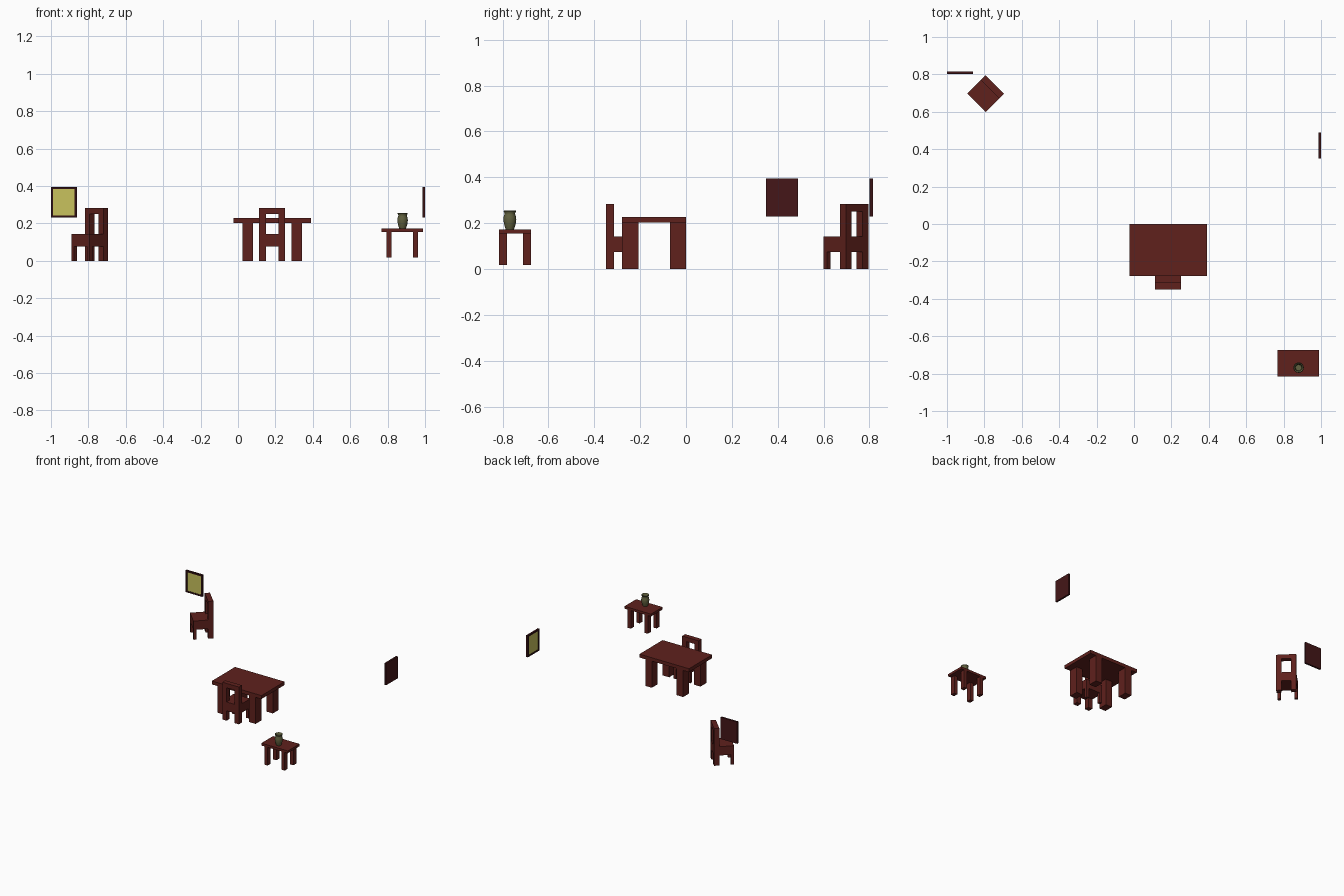
import bpy, math
from mathutils import Matrix

if "Cube" in bpy.data.objects:
    bpy.data.objects.remove(bpy.data.objects["Cube"])


def mat(name, col):
    m = bpy.data.materials.new(name)
    m.diffuse_color = (*col, 1)
    m.use_nodes = True
    m.node_tree.nodes["Principled BSDF"].inputs["Base Color"].default_value = m.diffuse_color
    return m


WOOD = mat("red_wood", (0.115, 0.015, 0.012))
FRAME = mat("dark_frame", (0.03, 0.005, 0.006))
BACK = mat("frame_back", (0.058, 0.008, 0.009))
CANVAS = mat("yellow_canvas", (0.58, 0.54, 0.11))
CLAY = mat("green_clay", (0.12, 0.12, 0.05))

CUBE_FACES = [(0, 1, 3, 2), (4, 6, 7, 5), (0, 4, 5, 1),
              (2, 3, 7, 6), (0, 2, 6, 4), (1, 5, 7, 3)]


def box(name, xr, yr, zr, material=WOOD, place=Matrix()):
    me = bpy.data.meshes.new(name)
    me.from_pydata([(x, y, z) for x in xr for y in yr for z in zr], [], CUBE_FACES)
    me.materials.append(material)
    ob = bpy.data.objects.new(name, me)
    ob.matrix_world = place
    bpy.context.collection.objects.link(ob)
    return ob


def at(x, y, z, deg=0):
    return Matrix.Translation((x, y, z)) @ Matrix.Rotation(math.radians(deg), 4, 'Z')


def table(name, place, half, z0, z1, z2, leg, inset):
    """Board on four corner legs, legs inset along x only."""
    hx, hy = half
    box(name + "_top", (-hx, hx), (-hy, hy), (z1, z2), WOOD, place)
    for sx in (-1, 1):
        for sy in (-1, 1):
            xs = sorted((sx * (hx - inset), sx * (hx - inset - leg[0])))
            ys = sorted((sy * hy, sy * (hy - leg[1])))
            box(name + "_leg", xs, ys, (z0, z1), WOOD, place)


def chair(name, place):
    """Chair with its back on local -y."""
    h, p, f = 0.0695, 0.036, 0.022
    box(name + "_seat", (-h, h), (-h, h), (0.075, 0.142), WOOD, place)
    box(name + "_top_rail", (-h, h), (-h, -h + p), (0.25, 0.283), WOOD, place)
    for s in (-1, 1):
        xs = sorted((s * h, s * (h - p)))
        box(name + "_back_post", xs, (-h, -h + p), (0.142, 0.25), WOOD, place)
        box(name + "_back_leg", xs, (-h, -h + p), (0, 0.075), WOOD, place)
        xs = sorted((s * h, s * (h - f)))
        box(name + "_front_leg", xs, (h - f, h), (0, 0.075), WOOD, place)


def painting(name, place):
    """Framed picture whose canvas faces local -y."""
    w, z0, z1, b, d = 0.0695, 0.23, 0.395, 0.012, 0.007
    box(name + "_backing", (-w, w), (0, d), (z0, z1), BACK, place)
    box(name + "_canvas", (-w + b, w - b), (-0.004, 0), (z0 + b, z1 - b), CANVAS, place)
    for zr in ((z0, z0 + b), (z1 - b, z1)):
        box(name + "_frame_rail", (-w, w), (-d, 0), zr, FRAME, place)
    for xr in ((-w, -w + b), (w - b, w)):
        box(name + "_frame_stile", xr, (-d, 0), (z0 + b, z1 - b), FRAME, place)


# desk and side table
table("desk", at(0.183, -0.139, 0), (0.208, 0.139), 0, 0.202, 0.228, (0.055, 0.07), 0.049)
table("side_table", at(0.878, -0.745, 0), (0.111, 0.07), 0.017, 0.155, 0.173, (0.027, 0.035), 0.026)

# chairs
chair("desk_chair", at(0.182, -0.28, 0))
chair("corner_chair", at(-0.793, 0.697, 0, 135))

# paintings
painting("back_painting", at(-0.931, 0.808, 0))
painting("side_painting", at(0.993, 0.419, 0, -90))

# vase: lathed profile with an open, hollow neck
profile = [(0, 0), (0.018, 0), (0.02, 0.006), (0.025, 0.022), (0.028, 0.042),
           (0.027, 0.054), (0.023, 0.066), (0.023, 0.071), (0.027, 0.079), (0.026, 0.083),
           (0.022, 0.080), (0.018, 0.069), (0.022, 0.054), (0.022, 0.04), (0.016, 0.01), (0, 0.008)]
N = 20
verts = [(r * math.cos(2 * math.pi * i / N), r * math.sin(2 * math.pi * i / N), z)
         for r, z in profile[1:-1] for i in range(N)]
rings = len(profile) - 2
faces = [(j * N + i, j * N + (i + 1) % N, (j + 1) * N + (i + 1) % N, (j + 1) * N + i)
         for j in range(rings - 1) for i in range(N)]
faces += [tuple(reversed(range(N))), tuple(range((rings - 1) * N, rings * N))]
me = bpy.data.meshes.new("vase")
me.from_pydata(verts, [], faces)
me.materials.append(CLAY)
vase = bpy.data.objects.new("vase", me)
vase.location = (0.88, -0.768, 0.173)
bpy.context.collection.objects.link(vase)
bpy.context.view_layer.objects.active = vase
vase.select_set(True)
bpy.ops.object.shade_smooth_by_angle(angle=math.radians(40))
